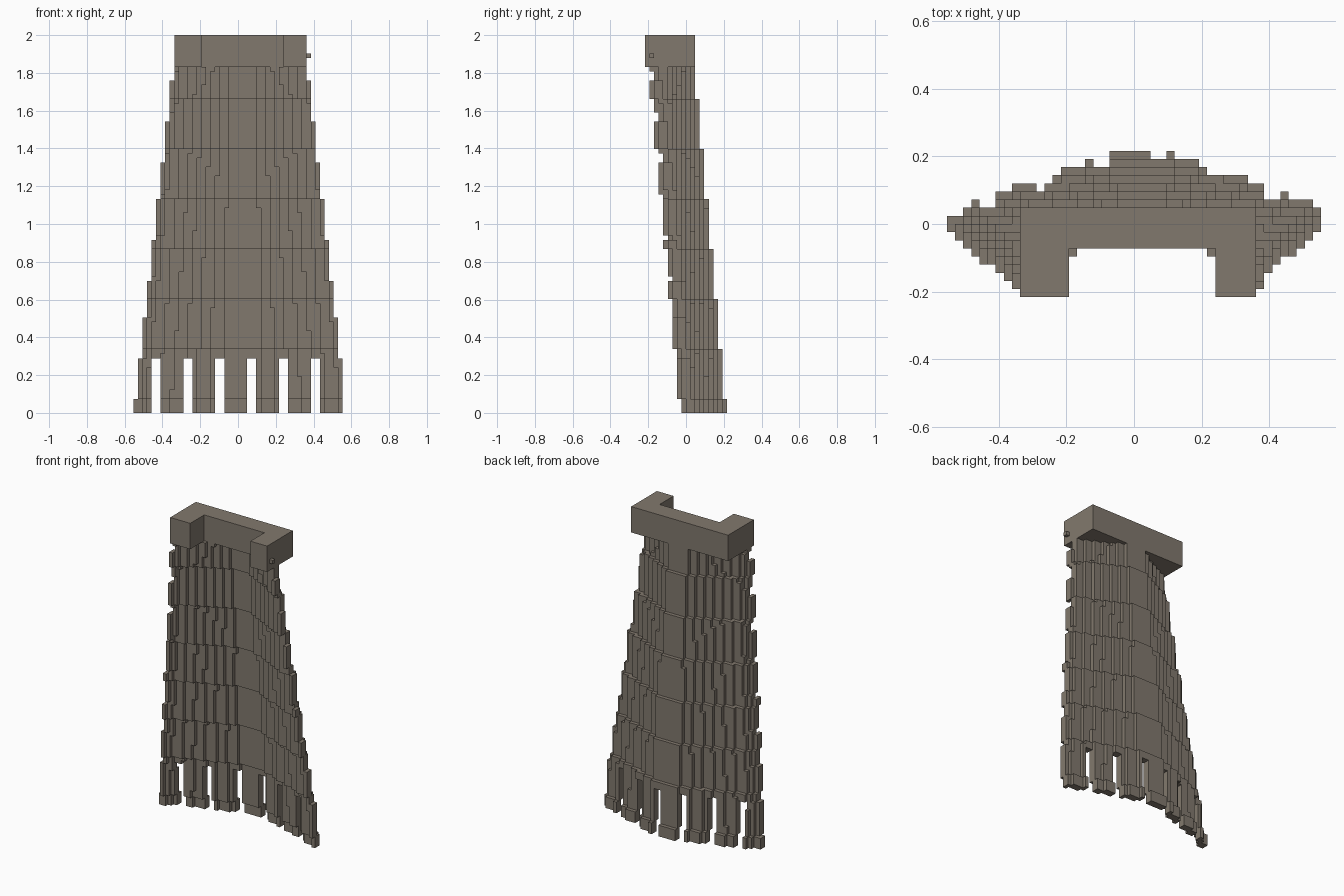
import bpy, bmesh, math
from mathutils import Vector

if "Cube" in bpy.data.objects:
    bpy.data.objects.remove(bpy.data.objects["Cube"])

V = 2 / 83                              # size of one block
ORIGIN = Vector((-23 * V, -9 * V, 0))   # corner of block (0, 0, 0)

cloth = bpy.data.materials.new("grey_brown_cloth")
cloth.diffuse_color = (0.222, 0.191, 0.155, 1)
cloth.use_nodes = True
cloth.node_tree.nodes["Principled BSDF"].inputs["Base Color"].default_value = cloth.diffuse_color


def block_object(name, cells):
    """Outer skin of a set of blocks, with flat areas merged."""
    bm = bmesh.new()
    verts = {}

    def vert(p):
        if p not in verts:
            verts[p] = bm.verts.new(ORIGIN + Vector(p) * V)
        return verts[p]

    for cell in cells:
        for axis in range(3):
            for side in (0, 1):
                near = list(cell)
                near[axis] += 2 * side - 1
                if tuple(near) in cells:
                    continue
                b, c = (axis + 1) % 3, (axis + 2) % 3
                loop = []
                for db, dc in ((0, 0), (1, 0), (1, 1), (0, 1)):
                    p = list(cell)
                    p[axis] += side
                    p[b] += db
                    p[c] += dc
                    loop.append(vert(tuple(p)))
                bm.faces.new(loop if side else loop[::-1])
    bmesh.ops.dissolve_limit(bm, angle_limit=0.01, verts=bm.verts[:],
                             edges=bm.edges[:], delimit={'NORMAL'})
    mesh = bpy.data.meshes.new(name)
    bm.to_mesh(mesh)
    bm.free()
    mesh.materials.append(cloth)
    obj = bpy.data.objects.new(name, mesh)
    bpy.context.collection.objects.link(obj)
    return obj


def box(x, y, z):
    return {(i, j, k) for i in range(*x) for j in range(*y) for k in range(*z)}


# Cloth: a curved sheet two blocks thick, flaring and leaning back toward the hem
sheet = set()
for k in range(76):
    taper = (k - 2.9) / 8.67
    half = 22 - math.floor(taper)
    lean = (k + 8) // 11
    for i in range(max(0, 23 - half), min(45, 23 + half) + 1):
        if k < 12 and i % 7 in (4, 5):  # slits between the hem tabs
            continue
        spread = abs(i - 23.5) * 23.5 / (23.5 - max(0, taper))
        drop = 8 if spread > 22.4 else max(0, math.floor((spread - 1.6) / 2.8))
        back = 17 - lean - drop
        sheet |= {(i, back, k), (i, back - 1, k)}
block_object("cape_cloth", sheet)

# Collar: back bar with two shoulder arms reaching forward
collar = box((9, 38), (6, 11), (76, 83))
collar |= box((9, 15), (0, 6), (76, 83)) | box((33, 38), (0, 6), (76, 83))
block_object("collar", collar)

# Small clasp on the side of one shoulder
block_object("clasp", box((38, 39), (1, 2), (78, 79)))
